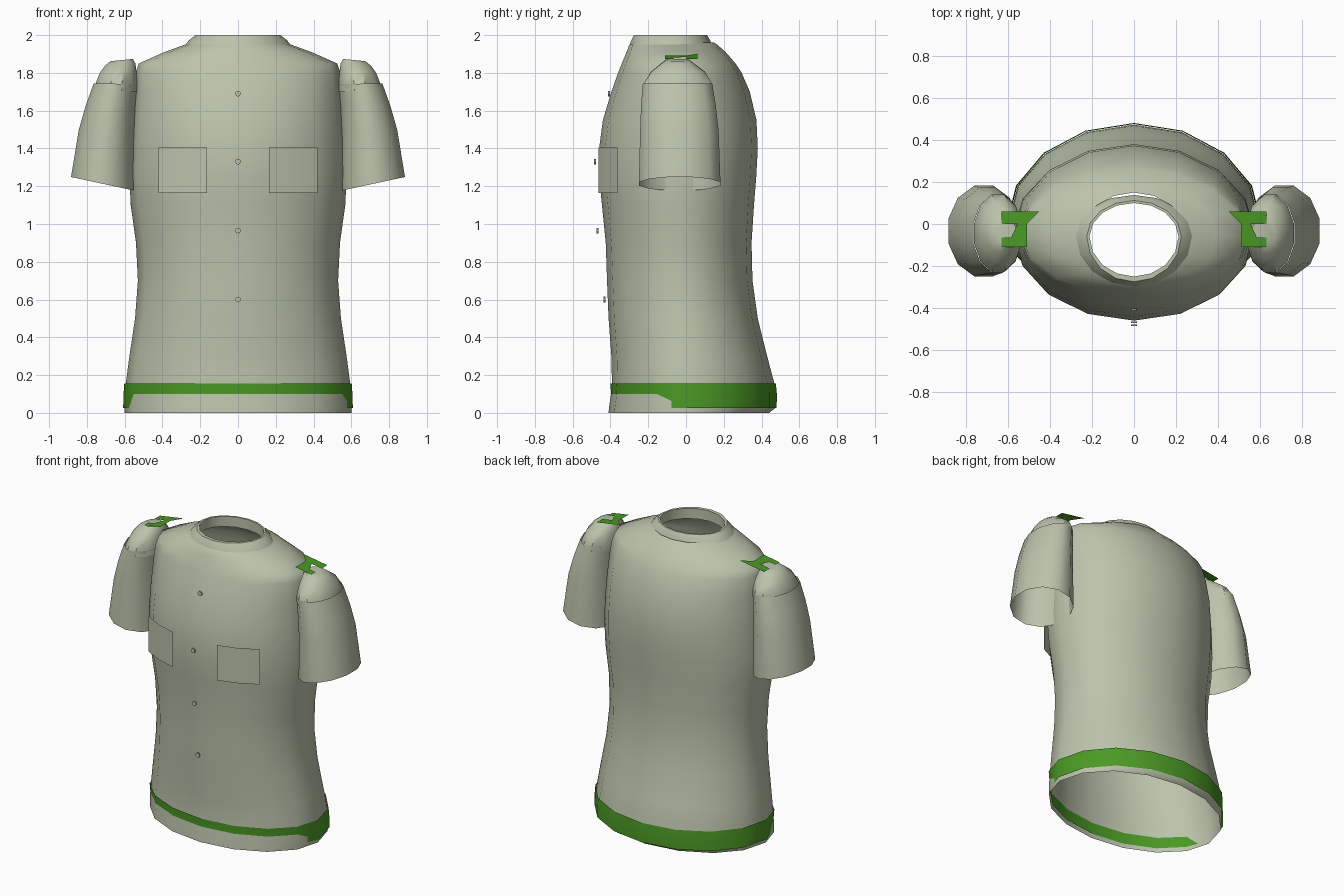
import bpy
import math

if "Cube" in bpy.data.objects:
    bpy.data.objects.remove(bpy.data.objects["Cube"])


def material(name, rgb):
    m = bpy.data.materials.new(name)
    m.diffuse_color = (*rgb, 1)
    m.use_nodes = True
    m.node_tree.nodes["Principled BSDF"].inputs["Base Color"].default_value = m.diffuse_color
    return m


CLOTH = material("khaki cloth", (0.50, 0.55, 0.41))
GREEN = material("green trim", (0.07, 0.32, 0.018))


def make(name, verts, faces, mat, smooth=35):
    mesh = bpy.data.meshes.new(name)
    mesh.from_pydata(verts, [], faces)
    mesh.materials.append(mat)
    ob = bpy.data.objects.new(name, mesh)
    bpy.context.collection.objects.link(ob)
    if smooth:
        bpy.ops.object.select_all(action='DESELECT')
        ob.select_set(True)
        bpy.context.view_layer.objects.active = ob
        bpy.ops.object.shade_smooth_by_angle(angle=math.radians(smooth))
    return ob


def loft(name, rings, mat, cap=False, smooth=35):
    """Skin equal-sized rings of points, bottom to top."""
    n = len(rings[0])
    verts = [p for r in rings for p in r]
    faces = [(k * n + i, k * n + (i + 1) % n, (k + 1) * n + (i + 1) % n, (k + 1) * n + i)
             for k in range(len(rings) - 1) for i in range(n)]
    if cap:
        faces.append(tuple(range(len(verts) - n, len(verts))))
    return make(name, verts, faces, mat, smooth)


def torso_ring(z, hw, front, back, grow=lambda s: 0, n=16):
    """Oval with different front and back depth."""
    cy = -0.03 * z
    pts = []
    for i in range(n):
        a = math.tau * i / n
        c, s = math.cos(a), math.sin(a)
        g = grow(s)
        depth = back - cy if s > 0 else cy - front
        pts.append(((hw + g) * c, cy + (depth + g) * s, z))
    return pts


# Shirt body: height, half width, front y, back y
BODY = [(0, .60, -.41, .44), (.025, .60, -.408, .472), (.10, .598, -.397, .473),
        (.155, .594, -.392, .468), (.30, .575, -.395, .43), (.50, .545, -.41, .38),
        (.70, .53, -.418, .352), (.90, .54, -.425, .347), (1.10, .568, -.445, .36),
        (1.25, .575, -.46, .372), (1.40, .57, -.46, .38), (1.55, .56, -.44, .373),
        (1.70, .55, -.395, .338), (1.80, .543, -.36, .295), (1.85, .525, -.34, .262),
        (1.91, .39, -.315, .21), (1.95, .28, -.30, .165), (1.96, .25, -.285, .15)]
loft("shirt_body", [torso_ring(*r) for r in BODY], CLOTH, smooth=60)

# Hem band: outside the cloth at the back, slipping inside at the lower front
FRONT_GROW = [-.008, 0, .008]
loft("hem_band",
     [torso_ring(*BODY[k + 1], grow=lambda s, f=f: .008 if s > -.05 else f)
      for k, f in enumerate(FRONT_GROW)], GREEN)

# Collar rolls over the neck opening
COLLAR = [(1.94, .285, -.302, .138), (1.972, .26, -.29, .128), (2.0, .225, -.275, .112),
          (2.0, .212, -.25, .10), (1.93, .215, -.25, .10)]
loft("collar", [torso_ring(*r) for r in COLLAR], CLOTH)


def arm_ring(side, z_in, z_out, x_in, x_out, y0, y1, n=12):
    pts = []
    for i in range(n):
        a = math.tau * (i + .5) / n * side
        c, s = math.cos(a), math.sin(a)
        t = (c + 1) / 2
        pts.append((side * (x_in + (x_out - x_in) * t), (y0 + y1) / 2 + (y1 - y0) / 2 * s,
                    z_in + (z_out - z_in) * t))
    return pts


SLEEVE = [(1.175, 1.25, .54, .89, -.257, .19), (1.48, 1.50, .545, .848, -.25, .18),
          (1.62, 1.63, .54, .81, -.245, .165), (1.74, 1.745, .53, .768, -.235, .145)]
CAP = [(1.70, 1.71, .53, .765, -.235, .145), (1.75, 1.75, .53, .755, -.225, .14),
       (1.81, 1.80, .535, .735, -.19, .105), (1.85, 1.84, .54, .705, -.14, .05),
       (1.874, 1.862, .555, .675, -.11, .02)]
# Shoulder tab outline seen from above
TAB = [(.63, .06), (.45, .06), (.51, 0), (.51, -.11), (.63, -.11),
       (.63, -.065), (.585, -.065), (.555, 0), (.63, 0)]

for side, label in ((1, "left"), (-1, "right")):
    loft(label + "_sleeve", [arm_ring(side, *r) for r in SLEEVE], CLOTH, smooth=50)
    loft(label + "_sleeve_cap", [arm_ring(side, *r) for r in CAP], CLOTH, cap=True)

    # Sloping shoulder tab
    pts = [(side * x, y, 1.892 - (x - .51) * .16) for x, y in TAB]
    order = range(len(pts)) if side > 0 else reversed(range(len(pts)))
    make(label + "_shoulder_tab", pts, [tuple(order)], GREEN, smooth=0)

    # Chest pocket wrapped around the front
    cols = [(.165, -.463), (.29, -.428), (.42, -.362)]
    pts = [(side * x, y, z) for z in (1.165, 1.405) for x, y in cols]
    faces = [(0, 1, 4, 3), (1, 2, 5, 4)]
    if side < 0:
        faces = [f[::-1] for f in faces]
    make(label + "_pocket", pts, faces, CLOTH)

# Buttons down the front
for i, (y, z) in enumerate([(-.432, .60), (-.468, .965), (-.482, 1.33), (-.408, 1.69)]):
    bpy.ops.mesh.primitive_cylinder_add(vertices=10, radius=.015, depth=.009,
                                        location=(0, y, z), rotation=(math.pi / 2, 0, 0))
    button = bpy.context.object
    button.name = f"button_{i + 1}"
    button.data.materials.append(CLOTH)
